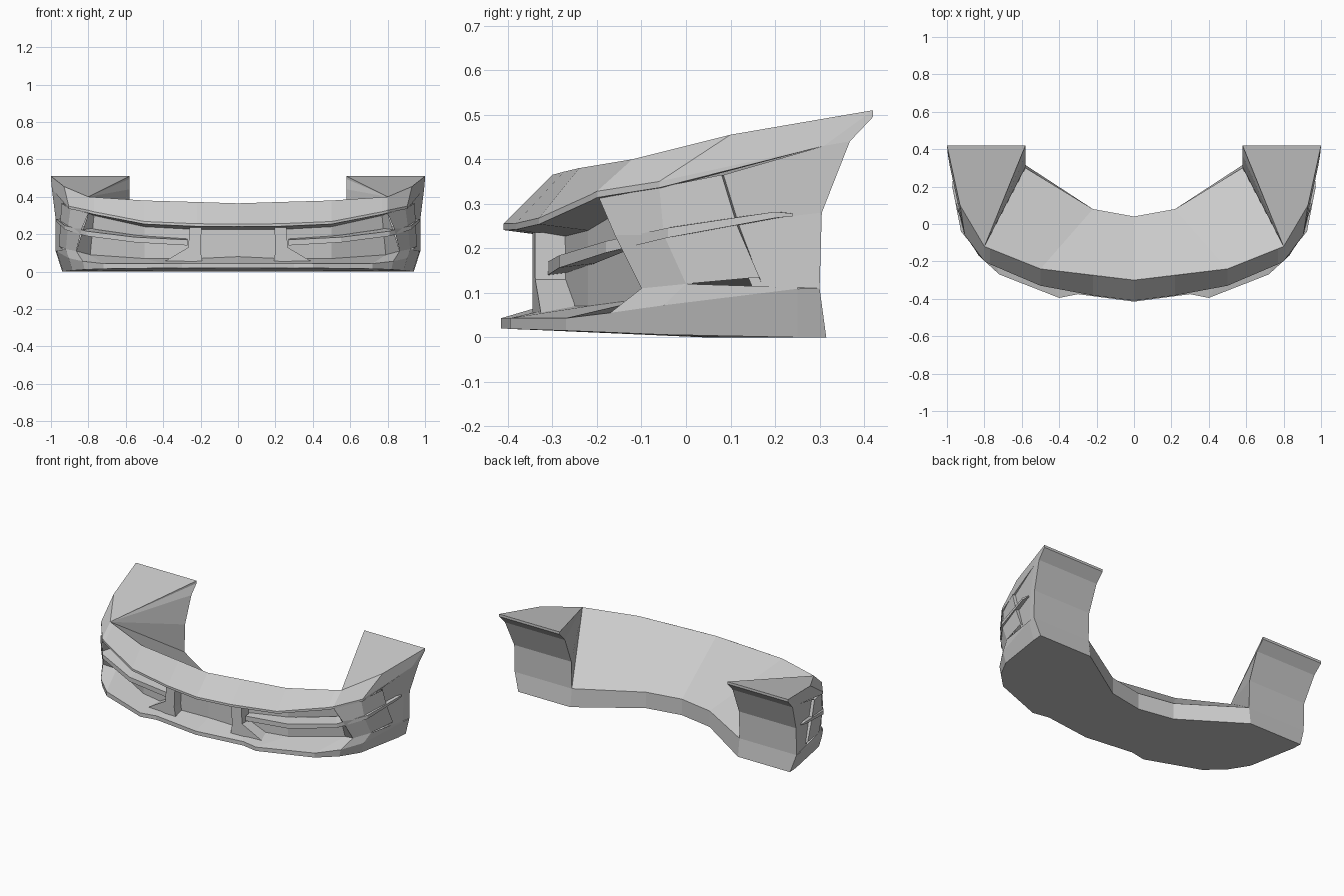
import bpy, bmesh
from mathutils import Vector

if "Cube" in bpy.data.objects:
    bpy.data.objects.remove(bpy.data.objects["Cube"])


def make(name, verts, faces, closed=False):
    """Half part on +x, mirrored to -x."""
    bm = bmesh.new()
    vs = [bm.verts.new(v) for v in verts]
    for f in faces:
        bm.faces.new([vs[i] for i in f])
    bmesh.ops.remove_doubles(bm, verts=bm.verts, dist=0.0005)
    if closed:
        bmesh.ops.recalc_face_normals(bm, faces=bm.faces)
    me = bpy.data.meshes.new(name)
    bm.to_mesh(me)
    bm.free()
    ob = bpy.data.objects.new(name, me)
    bpy.context.collection.objects.link(ob)
    m = ob.modifiers.new("Mirror", 'MIRROR')
    m.use_axis[0] = True
    m.merge_threshold = 0.0005
    return ob


def loft(name, rows):
    """Quads between equal-length rows of points."""
    n = len(rows[0])
    faces = [(i * n + j, (i + 1) * n + j, (i + 1) * n + j + 1, i * n + j + 1)
             for i in range(len(rows) - 1) for j in range(n - 1)]
    return make(name, [p for r in rows for p in r], faces)


# Shared edge lines, each running from the centre to the rear corner
lip_top = [(0, -.30, .365), (.22, -.274, .372), (.5, -.24, .38), (.77, -.132, .398),
           (.8, -.12, .40), (.93, .10, .455), (1, .42, .51)]
lip_front = [(0, -.41, .255), (.22, -.382, .256), (.5, -.33, .268), (.77, -.215, .32),
             (.8, -.20, .328), (.905, -.06, .35), (.985, .31, .43)]
lip_under = [(x, y, z - .014) for x, y, z in lip_front[:-1]] + [lip_front[-1]]
wall_top = [(0, -.29, .225), (.22, -.28, .225), (.5, -.22, .24), (.77, -.12, .30),
            (.8, -.195, .312), (.885, -.05, .335), (.985, .31, .43)]
ledge = [(0, -.29, .08), (.22, -.28, .07), (.5, -.22, .07), (.79, -.07, .09),
         (.865, -.10, .11), (.92, .0, .12), (.965, .25, .112), (.975, .30, .11)]
split_top = [(0, -.415, .043), (.3, -.375, .043), (.4, -.395, .043), (.72, -.27, .043),
             (.83, -.17, .055), (.905, -.05, .072), (.97, .25, .109), (.975, .30, .11)]
split_low = [(0, -.415, .02), (.3, -.375, .018), (.4, -.395, .019), (.72, -.27, .015),
             (.82, -.17, .011), (.885, -.05, .006), (.935, .25, 0), (.94, .315, 0)]

# Upper lip, recessed openings and splitter
loft("upper_lip", [lip_top, lip_front, lip_under, wall_top])
loft("opening_wall", [wall_top[:5], ledge[:5]])
loft("splitter", [ledge, split_top, split_low])

# Side panel in front, stepped vent panel behind it
loft("side_panel", [
    [(.8, -.195, .312), (.895, -.06, .337), (.945, .08, .365), (.925, .085, .365)],
    [(.835, -.16, .23), (.91, -.05, .23), (.95, .115, .25), (.93, .12, .25)],
    [(.865, -.10, .11), (.92, .0, .12), (.957, .165, .135), (.94, .17, .12)]])
loft("side_vent_panel", [
    [(.92, .05, .355), (.985, .31, .43), (.995, .368, .44)],
    [(.925, .09, .25), (.965, .26, .275), (.975, .305, .28)],
    [(.94, .15, .11), (.965, .25, .112), (.975, .30, .11)]])
make("side_lip_end", [(1, .42, .51), (.985, .31, .43), (.995, .368, .44), (1, .42, .495)],
     [(0, 1, 2, 3)])

# Rear ends of the wings
end = [(.94, .315, 0), (.975, .30, .11), (.975, .305, .28),
       (.995, .368, .44), (1, .42, .495), (1, .42, .51)]
inner_end = [(.58, y, z) for x, y, z in end]
loft("wing_rear", [[a, b] for a, b in zip(inner_end, end)])
make("wing_top", [lip_top[4], lip_top[5], lip_top[6], inner_end[5]], [(0, 1, 2, 3)])
make("wing_inner_side", [lip_top[4]] + inner_end[1:],
     [(0, i + 1, i) for i in range(1, 5)])

# Sloped back shell with a low wall, and the floor
base = [(0, .04, 0), (.22, .08, 0), inner_end[0]]
step = [(0, .04, .10), (.22, .08, .10), inner_end[1]]
loft("back_shell", [base, step, [lip_top[0], lip_top[2], lip_top[4]]])
floor = split_low + base[::-1]
make("floor", floor, [list(range(len(floor)))[::-1]])

# Columns between centre grille and side openings
prof = [(.195, .235), (.26, .235), (.265, .13), (.40, .05), (.19, .05), (.2, .11)]
n = len(prof)
make("grille_column",
     [(x, -.345 + .1 * max(0, x - .2), z) for x, z in prof] + [(x, -.25, z) for x, z in prof],
     [range(n), range(2 * n - 1, n - 1, -1)] +
     [(i, i + n, (i + 1) % n + n, (i + 1) % n) for i in range(n)], True)

# Curved fins wrapping round the corners: centre, inward offset, thickness
path = [((.27, -.31, .155), (0, .08, .01), .03), ((.55, -.285, .17), (-.01, .08, .01), .028),
        ((.81, -.18, .203), (-.05, .06, .01), .026), ((.925, -.04, .235), (-.05, .02, .005), .022),
        ((.972, .20, .275), (-.04, .01, 0), .014), ((.968, .24, .275), (-.03, 0, 0), .006)]
verts, faces = [], [(0, 1, 2, 3), (23, 22, 21, 20)]
for i, (c, off, t) in enumerate(path):
    c, off, up = Vector(c), Vector(off), Vector((0, 0, t / 2))
    verts += [c + up, c - up, c + off - up, c + off + up]
    if i:
        faces += [(4 * i - 4 + k, 4 * i + k, 4 * i + (k + 1) % 4, 4 * i - 4 + (k + 1) % 4)
                  for k in range(4)]
make("corner_fin", verts, faces, True)
